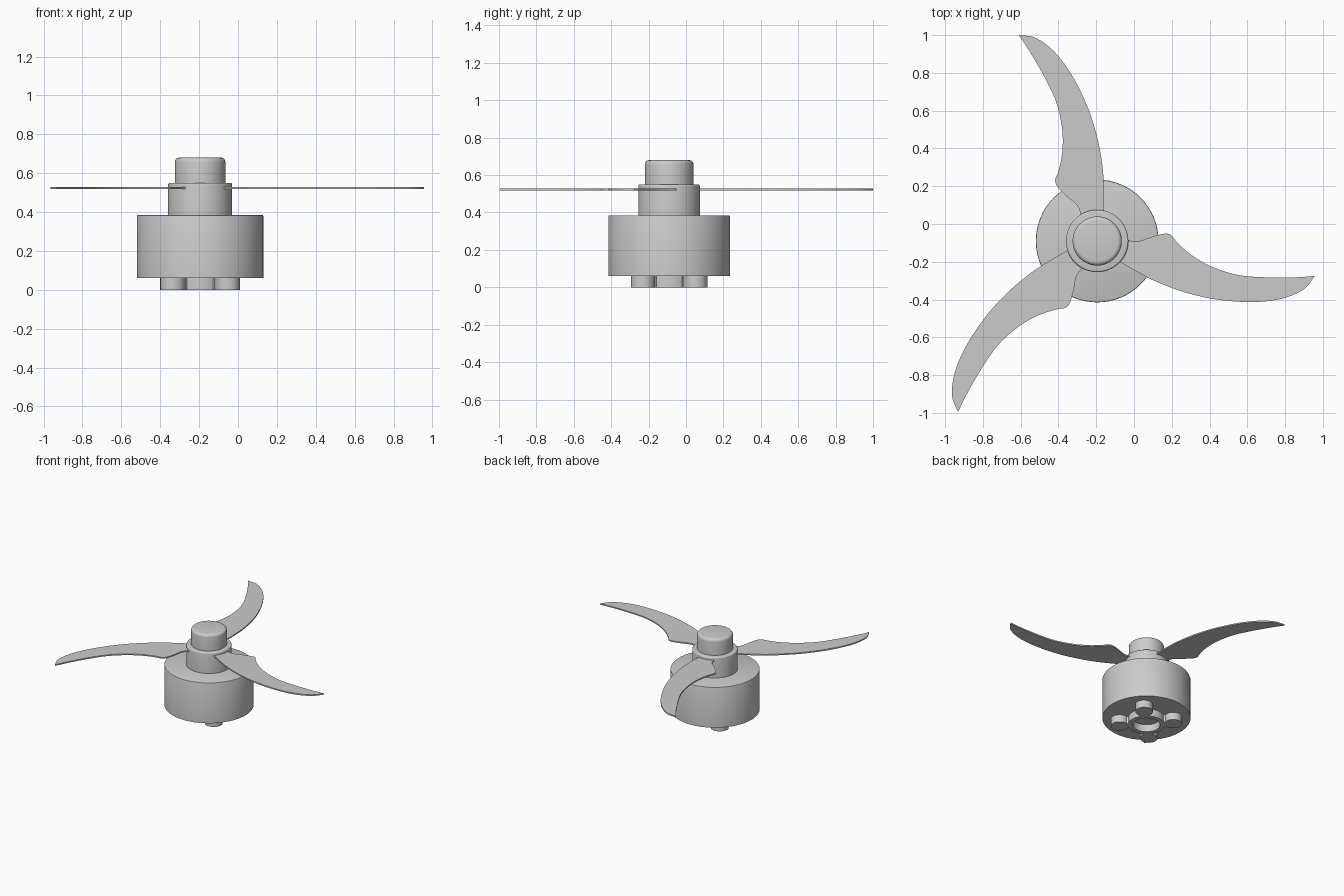
import bpy, bmesh, math
from mathutils import Vector, Matrix

if "Cube" in bpy.data.objects:
    bpy.data.objects.remove(bpy.data.objects["Cube"], do_unlink=True)

CENTRE = Vector((-0.195, -0.09, 0))
SEGMENTS = 64

grey = bpy.data.materials.new("plain grey")
grey.use_nodes = True
grey.diffuse_color = (0.6, 0.6, 0.6, 1)
grey.node_tree.nodes["Principled BSDF"].inputs["Base Color"].default_value = (0.6, 0.6, 0.6, 1)


def finish(name, bm, smooth=True):
    bmesh.ops.recalc_face_normals(bm, faces=bm.faces)
    mesh = bpy.data.meshes.new(name)
    bm.to_mesh(mesh)
    bm.free()
    mesh.materials.append(grey)
    obj = bpy.data.objects.new(name, mesh)
    obj.location = CENTRE
    bpy.context.collection.objects.link(obj)
    if smooth:
        bpy.ops.object.select_all(action="DESELECT")
        obj.select_set(True)
        bpy.context.view_layer.objects.active = obj
        bpy.ops.object.shade_smooth_by_angle(angle=math.radians(35))
    return obj


def turned(name, profile, closed=False):
    """Spin a (radius, height) profile around the axis."""
    bm = bmesh.new()
    verts = [bm.verts.new((r, 0, z)) for r, z in profile]
    edges = [bm.edges.new(pair) for pair in zip(verts, verts[1:])]
    if closed:
        edges.append(bm.edges.new((verts[-1], verts[0])))
    bmesh.ops.spin(bm, geom=verts + edges, cent=(0, 0, 0), axis=(0, 0, 1),
                   angle=math.tau, steps=SEGMENTS, use_duplicate=False)
    bmesh.ops.remove_doubles(bm, verts=bm.verts, dist=0.0001)
    return finish(name, bm)


def rounded_drum(name, radius, bottom, top, bevel, steps=4):
    arc = [(radius - bevel + bevel * math.cos(a), top - bevel + bevel * math.sin(a))
           for a in (math.pi / 2 * i / steps for i in range(steps + 1))]
    return turned(name, [(0, bottom), (radius, bottom)] + arc + [(0, top)])


def smooth_path(points, steps=5):
    """Catmull-Rom curve through the points."""
    p = [Vector(q) for q in points]
    p = [2 * p[0] - p[1]] + p + [2 * p[-1] - p[-2]]
    out = []
    for a, b, c, d in zip(p, p[1:], p[2:], p[3:]):
        for i in range(steps):
            t = i / steps
            out.append(0.5 * (2 * b + (c - a) * t + (2 * a - 5 * b + 4 * c - d) * t ** 2
                              + (3 * b - a - 3 * c + d) * t ** 3))
    return out + [p[-2]]


# Motor can, collar and rounded cap
rounded_drum("motor_can", 0.325, 0.06, 0.385, 0.006, 2)
rounded_drum("collar", 0.165, 0.38, 0.55, 0.01)
rounded_drum("cap", 0.13, 0.54, 0.68, 0.022)

# Mounting cross under the can: ring, four arms, four bosses
turned("mount_ring", [(0.1, 0), (0.135, 0), (0.135, 0.065), (0.1, 0.065)], closed=True)
for i in range(4):
    turn = Matrix.Rotation(math.radians(45 + 90 * i), 4, "Z")
    bm = bmesh.new()
    bmesh.ops.create_cone(bm, cap_ends=True, segments=32, radius1=0.065, radius2=0.065,
                          depth=0.065, matrix=turn @ Matrix.Translation((0.198, 0, 0.0325)))
    finish(f"mount_boss_{i + 1}", bm)
    bm = bmesh.new()
    bmesh.ops.create_cube(bm, size=1, matrix=turn @ Matrix.Translation((0.155, 0, 0.0325))
                          @ Matrix.Diagonal((0.08, 0.07, 0.065, 1)))
    finish(f"mount_arm_{i + 1}", bm, smooth=False)

# Three thin swept blades with a notched root
leading = [(0.035, 0.10), (0.035, 0.29), (0.025, 0.42), (-0.005, 0.57), (-0.055, 0.72),
           (-0.135, 0.88), (-0.225, 1.00), (-0.325, 1.075), (-0.415, 1.09)]
trailing = [(-0.415, 1.09), (-0.355, 1.00), (-0.275, 0.86), (-0.215, 0.73), (-0.185, 0.59),
            (-0.185, 0.47), (-0.205, 0.37), (-0.222, 0.325), (-0.212, 0.29),
            (-0.165, 0.24), (-0.108, 0.19), (-0.09, 0.15), (-0.09, 0.10)]
outline = smooth_path(leading) + smooth_path(trailing)[1:]
for i in range(3):
    bm = bmesh.new()
    face = bm.faces.new([bm.verts.new((p.x, p.y, 0.518)) for p in outline])
    raised = bmesh.ops.extrude_face_region(bm, geom=[face], use_keep_orig=True)["geom"]
    bmesh.ops.translate(bm, vec=(0, 0, 0.01),
                        verts=[v for v in raised if isinstance(v, bmesh.types.BMVert)])
    bmesh.ops.rotate(bm, cent=(0, 0, 0), verts=bm.verts,
                     matrix=Matrix.Rotation(math.radians(120 * i), 3, "Z"))
    finish(f"blade_{i + 1}", bm)
